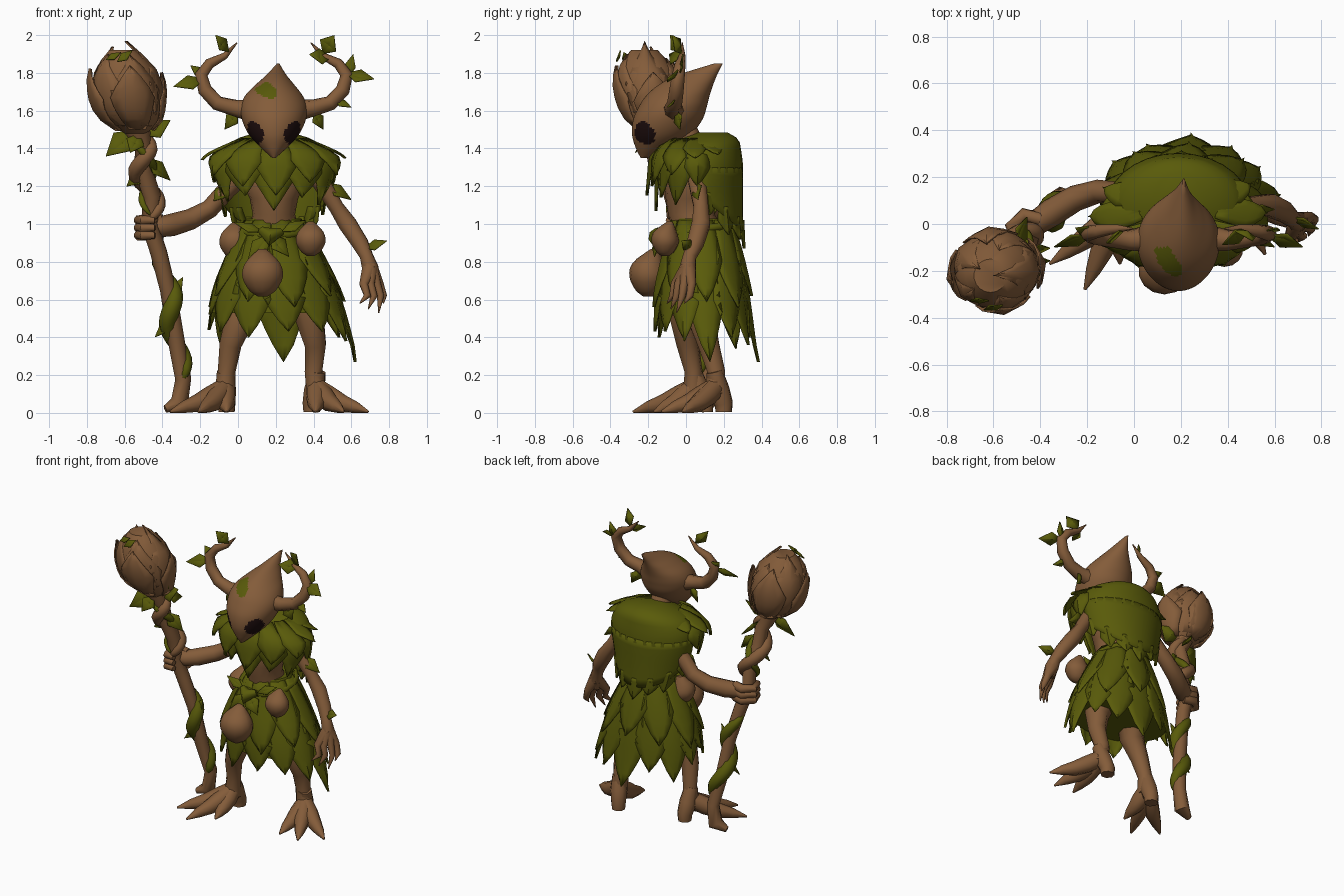
import bpy, bmesh
from math import sin, cos, pi, radians
from mathutils import Vector

if "Cube" in bpy.data.objects:
    bpy.data.objects.remove(bpy.data.objects["Cube"])
MID = .19  # body centre line


def material(name, rgb):
    m = bpy.data.materials.new(name)
    m.use_nodes = True
    m.diffuse_color = (*rgb, 1)
    bsdf = m.node_tree.nodes["Principled BSDF"]
    bsdf.inputs["Base Color"].default_value = (*rgb, 1)
    bsdf.inputs["Roughness"].default_value = .9
    return m


BARK = material("bark_brown", (.23, .107, .042))
LEAF = material("leaf_green", (.1, .104, .003))
DARK = material("eye_dark", (.012, .004, .004))


def finish(bm, name, *mats, thick=0, angle=45):
    bmesh.ops.recalc_face_normals(bm, faces=bm.faces)
    mesh = bpy.data.meshes.new(name)
    bm.to_mesh(mesh)
    bm.free()
    ob = bpy.data.objects.new(name, mesh)
    bpy.context.collection.objects.link(ob)
    for m in mats:
        mesh.materials.append(m)
    bpy.ops.object.select_all(action='DESELECT')
    ob.select_set(True)
    bpy.context.view_layer.objects.active = ob
    bpy.ops.object.shade_smooth_by_angle(angle=radians(angle))
    if thick:
        mod = ob.modifiers.new("thickness", 'SOLIDIFY')
        mod.thickness = thick


def section(prof, z):
    """Smoothly interpolate (z, cx, cy, rx, ry) sections listed upward."""
    n = len(prof)
    i = max(k for k in range(n - 1) if k == 0 or prof[k][0] <= z)
    p, q = prof[i], prof[i + 1]
    h = q[0] - p[0]
    t = min(max((z - p[0]) / h, 0), 1)

    def slope(k, c):
        a, b = prof[max(k - 1, 0)], prof[min(k + 1, n - 1)]
        return (b[c] - a[c]) / (b[0] - a[0])
    return [(1 + 2*t)*(1 - t)**2 * p[c] + t*(1 - t)**2 * h * slope(i, c)
            + t*t*(3 - 2*t) * q[c] - t*t*(1 - t) * h * slope(i + 1, c) for c in range(1, 5)]


def surf(prof, z, a, lift=0):
    cx, cy, rx, ry = section(prof, z)
    return Vector((cx + (rx + lift) * sin(a), cy - (ry + lift) * cos(a), z))


def grid(bm, rows, wrap=False):
    vs = [[bm.verts.new(p) for p in r] for r in rows]
    n = len(vs[0])
    for r, s in zip(vs, vs[1:]):
        for j in range(n if wrap else n - 1):
            k = (j + 1) % n
            bm.faces.new((r[j], r[k], s[k], s[j]))
    if wrap:
        bm.faces.new(vs[0])
        bm.faces.new(vs[-1])


def shell(bm, prof, z0, z1, rows=10, segs=20):
    grid(bm, [[surf(prof, z0 + (z1 - z0) * i / rows, 2*pi * j / segs) for j in range(segs)]
              for i in range(rows + 1)], True)


def wrapped_leaf(bm, prof, deg, z0, z1, half, lift=0, flare=.03):
    """A pointed leaf lying on a profile, from z0 to its tip at z1."""
    rows = []
    for i in range(7):
        s = i / 6
        w = radians(half) * (.75 + .5 * s if s <= .5 else 2 * (1 - s) ** .85 * .9) + .004
        rows.append([surf(prof, z0 + (z1 - z0) * s, radians(deg) + k * w,
                          lift + flare * s + (.01 if k == 0 else 0)) for k in (-1, -.5, 0, .5, 1)])
    grid(bm, rows)


def tube(bm, pts, sides=8):
    """Round limb through (x, y, z, radius) points."""
    ps = [Vector(p[:3]) for p in pts]
    n = Vector((.3, -1, .2))
    rows = []
    for i, p in enumerate(ps):
        t = (ps[min(i + 1, len(ps) - 1)] - ps[max(i - 1, 0)]).normalized()
        n = (n - n.dot(t) * t).normalized()
        b = t.cross(n)
        rows.append([p + pts[i][3] * (n * cos(2*pi*j/sides) + b * sin(2*pi*j/sides)) for j in range(sides)])
    grid(bm, rows, True)


def tubes(name, mat, *paths):
    bm = bmesh.new()
    for p in paths:
        tube(bm, p)
    finish(bm, name, mat, angle=50)


def loose_leaves(name, items):
    bm = bmesh.new()
    for base, tip, w in items:
        b, t = Vector(base), Vector(tip)
        d = t - b
        side = d.cross(Vector((.2, -.8, .6))).normalized()
        up = d.cross(side).normalized() * w * .3
        m = b + d * .45
        v = [bm.verts.new(p) for p in (b, m + side * w, t, m - side * w, m + up)]
        for k in range(4):
            bm.faces.new((v[k], v[(k + 1) % 4], v[4]))
    finish(bm, name, LEAF, thick=.006, angle=20)


# Head: mask-like skull with a backward crown point, coloured eyes and moss patch
outline = [(1.35, -.24, -.2, .01), (1.4, -.265, -.1, .065), (1.47, -.285, .02, .13),
           (1.55, -.28, .085, .168), (1.62, -.25, .11, .175), (1.68, -.21, .125, .152),
           (1.74, -.14, .145, .1), (1.79, -.04, .165, .052), (1.85, .15, .195, .006)]
head = [(z, MID + max(0, z - 1.7) * .15, (f + b) / 2, rx, (b - f) / 2) for z, f, b, rx in outline]
bm = bmesh.new()
shell(bm, head, 1.35, 1.85, 56, 64)
for f in bm.faces:
    x, y, z = f.calc_center_median()
    ex, ez = abs(x - MID) - .097, z - 1.485
    if y < -.165 and ((ex - ez * .25) / .04) ** 2 + (ez / .06) ** 2 < 1:
        f.material_index = 2
    if y < -.1 and ((x - .143 + (z - 1.715) * .6) / .055) ** 2 + ((z - 1.715) / .05) ** 2 < 1:
        f.material_index = 1
finish(bm, "head", BARK, LEAF, DARK)

# Antlers, mirrored about the body centre
antler = [(.31, -.06, 1.6, .06), (.4, -.07, 1.615, .045), (.49, -.06, 1.64, .04), (.555, -.05, 1.71, .038),
          (.575, -.04, 1.79, .034), (.53, -.03, 1.85, .028), (.45, -.02, 1.89, .018), (.385, -.02, 1.96, .003)]
for side, sx in (("left", 1), ("right", -1)):
    tubes(side + "_antler", BARK, [(MID + sx * (x - MID), y, z, r) for x, y, z, r in antler])
loose_leaves("antler_leaves", [
    ((-.18, -.05, 1.77), (-.34, -.1, 1.73), .045), ((-.18, -.04, 1.79), (-.25, -.02, 1.84), .03),
    ((-.05, -.03, 1.91), (-.12, -.08, 2), .045), ((0, -.05, 1.6), (-.07, -.03, 1.5), .04),
    ((.57, -.05, 1.8), (.72, -.1, 1.77), .045), ((.58, -.04, 1.78), (.61, -.02, 1.9), .03),
    ((.49, -.03, 1.88), (.38, -.09, 1.9), .05), ((.45, -.02, 1.9), (.51, -.07, 2), .055),
    ((.51, -.06, 1.66), (.6, -.1, 1.62), .025), ((.4, -.05, 1.6), (.45, -.03, 1.5), .04)])

# Torso and neck
torso = [(.55, MID, .08, .13, .11), (.95, MID, .07, .14, .14), (1.08, MID, .02, .11, .12),
         (1.25, MID, .03, .17, .14), (1.4, MID, .03, .08, .08), (1.55, MID, -.02, .06, .06)]
bm = bmesh.new()
shell(bm, torso, .55, 1.55, 12, 16)
finish(bm, "torso", BARK)

# Cape: smooth hunched drape, longest behind, with a pointed hem
cape = [(.88, .2, .13, .21, .175), (1.1, MID, .09, .27, .212), (1.3, MID, .08, .305, .222),
        (1.4, MID, .09, .27, .2), (1.45, MID, .12, .2, .155), (1.485, MID, .14, .09, .08)]


def hem(deg):
    return 1.13 - .17 * sin(radians(deg - 90))


bm = bmesh.new()
shell(bm, cape, 1.27, 1.485, 8, 28)
grid(bm, [[surf(cape, 1.3 - (1.3 - hem(90 + 10 * j)) * i / 6, radians(90 + 10 * j)) for j in range(19)]
          for i in range(7)])
for k in range(7):
    deg = 98 + 27 * k
    wrapped_leaf(bm, cape, deg, hem(deg) + .06, hem(deg) - (.06, .09)[k % 2], 15, -.004, .004)
finish(bm, "cape", LEAF, thick=.006)

# Collar: two layers of pointed leaves over chest and shoulders
collar = [(1.05, MID, .02, .24, .18), (1.25, MID, .04, .33, .21), (1.36, MID, .04, .33, .21),
          (1.43, MID, .04, .22, .17), (1.47, MID, .06, .12, .12)]
bm = bmesh.new()
for k, z in enumerate((1.22, 1.12, 1.15, 1.07, 1.14, 1.1, 1.2)):
    wrapped_leaf(bm, collar, -96 + 32 * k, 1.4, z, 20, -.02, .015)
for k, z in enumerate((1.37, 1.34, 1.26, 1.2, 1.15, 1.22, 1.26, 1.35, 1.37)):
    wrapped_leaf(bm, collar, -118 + 30 * k, 1.455, z, 17, 0, .04)
finish(bm, "collar_leaves", LEAF, thick=.006)

# Skirt: inner shell, long leaves and a shorter overlapping layer
skirt = [(.25, .22, .11, .395, .27), (.35, .22, .1, .385, .26), (.65, .2, .085, .32, .235),
         (.9, MID, .085, .215, .185), (1.03, MID, .08, .145, .15)]
bm = bmesh.new()
shell(bm, skirt, .53, 1.03, 8, 28)
tips = [(-82, .52), (-55, .43), (-25, .4), (8, .43), (38, .43), (66, .38), (94, .27),
        (124, .4), (150, .36), (177, .27), (205, .4), (232, .34), (258, .44)]
for deg, z in tips:
    wrapped_leaf(bm, skirt, deg, .8, z, 20, .003, .003)
for k in range(9):
    wrapped_leaf(bm, skirt, 15 + 40 * k, 1.02, (.56, .62, .59)[k % 3], 24, .004, .018)
finish(bm, "skirt", LEAF, thick=.006)

# Belt with a knot and hanging leaves
ring = [(MID + .17 * sin(a), .08 - .175 * cos(a), .97 - .03 * cos(a), .022)
        for a in [radians(24 * k) for k in range(16)]]
tubes("belt", LEAF, ring, [(.12, -.12, .97, .02), (.17, -.15, .93, .05), (.23, -.12, .96, .02)])
loose_leaves("belt_leaves", [((.17, -.14, .95), (.05, -.18, .8), .05), ((.17, -.14, .95), (.27, -.17, .83), .05),
                             ((.13, -.12, .96), (-.02, -.1, 1.01), .03), ((.23, -.12, .96), (.36, -.08, 1.02), .03)])


# Gourd pouches hanging on the belt
def gourd(name, x, y, z, r):
    prof = [(z - 1.12*r, x, y, .25*r, .25*r), (z - .9*r, x, y, .6*r, .55*r), (z - .2*r, x, y, r, .9*r),
            (z + .5*r, x, y, .85*r, .75*r), (z + 1.15*r, x, y + .3*r, .2*r, .2*r)]
    bm = bmesh.new()
    shell(bm, prof, prof[0][0], prof[-1][0], 10, 14)
    finish(bm, name, BARK)


gourd("front_gourd", .13, -.2, .74, .11)
gourd("left_gourd", .385, -.11, .92, .08)
gourd("right_gourd", -.015, .06, .91, .085)

# Arms: the right grips the staff, the left hangs with clawed fingers
wrist = (-.41, .01, .985, .055)
tubes("right_arm", BARK,
      [(.04, .1, 1.3, .07), (-.06, .13, 1.18, .05), (-.15, .14, 1.08, .05), (-.25, .11, 1.025, .056),
       (-.35, .05, .995, .06), wrist, (-.47, 0, .98, .045)],
      *[[(-.4, .02, z, .03), (-.47, .04, z, .03), (-.525, -.01, z, .028), (-.5, -.08, z, .026),
         (-.44, -.09, z, .018)] for z in (.94, .98, 1.02)])
palm = (.7, .01, .77, .045)
tubes("left_arm", BARK,
      [(.34, .06, 1.33, .07), (.44, .06, 1.22, .05), (.52, .08, 1.09, .042), (.58, .08, 1, .052),
       (.645, .05, .9, .047), (.68, .02, .83, .037), palm, (.71, 0, .7, .03)],
      *[[palm, (x, y, .68, .024), (x + .02, y - .01, .62, .02), (x + dx, y - .04, z, .003)]
        for x, y, dx, z in ((.75, .03, .02, .58), (.735, -.01, .01, .53), (.7, -.04, -.01, .55), (.665, -.06, -.02, .58))])
loose_leaves("wrist_leaves", [((.67, .03, .87), (.79, -.02, .91), .035), ((.47, .05, 1.22), (.6, .06, 1.13), .04),
                              ((-.06, .1, 1.2), (-.13, .08, 1.12), .04)])


# Legs with three splayed root toes and a blocky heel
def leg(name, path, heel, toes):
    x, y = path[-1][:2]
    hx, hy = heel
    paths = [path, [(x, y, .22, .045), ((x + hx) / 2, (y + hy) / 2, .12, .058), (hx, hy, .05, .05), (hx, hy, .005, .045)]]
    for tx, ty in toes:
        mx, my = (x + tx) / 2, (y + ty) / 2
        paths.append([(x, y, .13, .055), ((x + mx) / 2, (y + my) / 2, .085, .058),
                      (mx, my, .05, .048), ((mx + tx) / 2, (my + ty) / 2, .03, .032), (tx, ty, .006, .006)])
    tubes(name, BARK, *paths)


leg("right_leg", [(.08, .06, .7, .1), (.01, -.01, .5, .08), (-.04, .01, .36, .06), (-.06, .04, .22, .048),
                  (-.07, .04, .1, .06)], (-.06, .1), [(-.36, -.17), (-.21, -.28), (-.06, -.17)])
leg("left_leg", [(.32, .1, .7, .1), (.38, .08, .5, .08), (.41, .12, .36, .06), (.4, .16, .22, .05),
                 (.42, .15, .1, .06)], (.39, .2), [(.69, -.02), (.56, -.13), (.41, -.12)])

# Staff: crooked shaft, twisted second strand and a climbing vine
staff = [(-.385, .09, .02, .02), (-.31, .11, .05, .05), (-.29, .11, .18, .043), (-.33, .06, .4, .045),
         (-.37, .03, .65, .043), (-.42, -.01, .85, .045), (-.47, -.03, 1, .045), (-.455, -.07, 1.15, .048),
         (-.5, -.1, 1.28, .048), (-.5, -.14, 1.4, .048), (-.55, -.17, 1.54, .08)]
tubes("staff", BARK, staff)


def climber(name, mat, z0, z1, turns, dist, rad):
    path = []
    for i in range(25):
        z = z0 + (z1 - z0) * i / 24
        a, b = next((a, b) for a, b in zip(staff, staff[1:]) if z <= b[2])
        t = (z - a[2]) / (b[2] - a[2])
        ang = 2 * pi * turns * i / 24
        path.append((a[0] + t*(b[0] - a[0]) + dist * sin(ang), a[1] + t*(b[1] - a[1]) - dist * cos(ang),
                     z, rad * (.25 + sin(pi * i / 24) ** .5)))
    tubes(name, mat, path)


climber("staff_strand", BARK, 1.02, 1.5, 1.5, .045, .034)
climber("lower_vine", LEAF, .18, .82, 1.75, .032, .038)
climber("upper_vine", LEAF, 1.05, 1.46, -1.25, .05, .02)
loose_leaves("staff_leaves", [
    ((-.54, -.18, 1.5), (-.7, -.22, 1.36), .07), ((-.52, -.2, 1.48), (-.57, -.27, 1.38), .05),
    ((-.5, -.15, 1.47), (-.36, -.16, 1.55), .06), ((-.48, -.13, 1.35), (-.36, -.1, 1.23), .05),
    ((-.5, -.1, 1.28), (-.59, -.1, 1.2), .04), ((-.36, .04, .6), (-.29, .02, .72), .035),
    ((-.34, .05, .5), (-.44, .03, .4), .035), ((-.5, -.1, 1.45), (-.46, .03, 1.4), .05)])

# Bud on top of the staff: closed core with overlapping pointed petals
bud = [(1.48, -.54, -.17, .06, .06), (1.54, -.56, -.18, .135, .12), (1.62, -.58, -.19, .172, .155),
       (1.73, -.59, -.2, .18, .165), (1.83, -.6, -.21, .15, .14), (1.9, -.61, -.22, .09, .09), (1.97, -.62, -.22, .02, .02)]
bm = bmesh.new()
shell(bm, bud, 1.48, 1.92, 10, 18)
for k, z in enumerate((1.9, 1.97, 1.88, 1.94, 1.9)):
    wrapped_leaf(bm, bud, 20 + 72 * k, 1.52, z, 48, 0, .004)
for k, z in enumerate((1.8, 1.87, 1.82, 1.84)):
    wrapped_leaf(bm, bud, 100 + 90 * k, 1.5, z, 38, .004, .018)
finish(bm, "staff_bud", BARK, thick=.008)
loose_leaves("bud_leaves", [((-.64, -.37, 1.86), (-.56, -.35, 1.92), .025), ((-.7, -.33, 1.87), (-.62, -.33, 1.91), .02),
                            ((-.4, -.2, 1.56), (-.43, -.24, 1.66), .02)])
